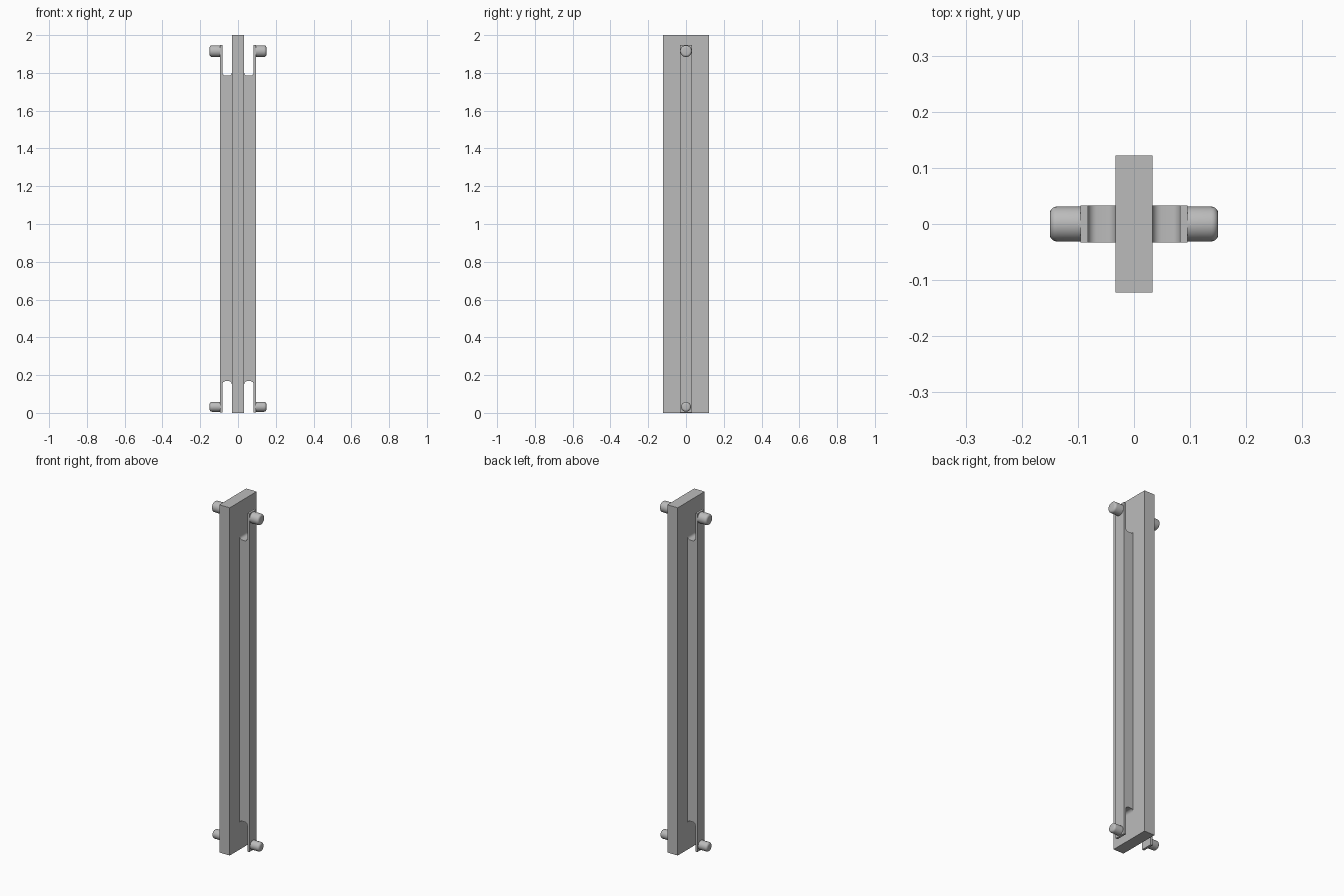
import bpy, bmesh, math
from mathutils import Matrix

cube = bpy.data.objects.get("Cube")
if cube:
    bpy.data.objects.remove(cube, do_unlink=True)

grey = bpy.data.materials.new("plain grey")
grey.use_nodes = True
colour = (0.5, 0.5, 0.5, 1)
grey.diffuse_color = colour
grey.node_tree.nodes["Principled BSDF"].inputs["Base Color"].default_value = colour

RAIL_IN, TONGUE_IN, RAIL_OUT = 0.033, 0.082, 0.095
HALF_DEPTH = 0.033


def add_object(name, bm):
    bmesh.ops.recalc_face_normals(bm, faces=bm.faces)
    mesh = bpy.data.meshes.new(name)
    bm.to_mesh(mesh)
    bm.free()
    mesh.materials.append(grey)
    obj = bpy.data.objects.new(name, mesh)
    bpy.context.collection.objects.link(obj)
    bpy.ops.object.select_all(action="DESELECT")
    obj.select_set(True)
    bpy.context.view_layer.objects.active = obj
    bpy.ops.object.shade_smooth_by_angle(angle=math.radians(35))
    return obj


def slot_end(z, direction, radius=0.016, steps=6):
    """Rounded slot floor, from the plank side to the tongue side."""
    points = []
    for centre, start in ((RAIL_IN + radius, math.pi), (TONGUE_IN - radius, 1.5 * math.pi)):
        for i in range(steps + 1):
            a = start + i * math.pi / 2 / steps
            points.append((centre + radius * math.cos(a),
                           z + direction * radius * (1 + math.sin(a))))
    return points


def add_rail(name, side):
    # Rail outline in x and z, with a thin tongue beyond each open slot
    top = slot_end(1.785, 1) + [(TONGUE_IN, 1.948), (RAIL_OUT, 1.948)]
    bottom = slot_end(0.168, -1) + [(TONGUE_IN, 0.002), (RAIL_OUT, 0.002)]
    bm = bmesh.new()
    outline = [bm.verts.new((side * x, -HALF_DEPTH, z)) for x, z in top + bottom[::-1]]
    face = bm.faces.new(outline)
    result = bmesh.ops.extrude_face_region(bm, geom=[face])
    moved = [v for v in result["geom"] if isinstance(v, bmesh.types.BMVert)]
    bmesh.ops.translate(bm, verts=moved, vec=(0, 2 * HALF_DEPTH, 0))
    add_object(name, bm)


def add_peg(name, side, z, radius):
    # Round peg with a softened outer rim
    length = 0.055
    bm = bmesh.new()
    place = Matrix.Translation((side * (RAIL_OUT + length / 2), 0, z)) @ Matrix.Rotation(math.pi / 2, 4, "Y")
    bmesh.ops.create_cone(bm, cap_ends=True, segments=32, radius1=radius,
                          radius2=radius, depth=length, matrix=place)
    rim = [e for e in bm.edges if all(abs(v.co.x) > RAIL_OUT + length / 2 for v in e.verts)]
    bmesh.ops.bevel(bm, geom=rim, offset=0.012, segments=5, profile=0.5, affect="EDGES")
    add_object(name, bm)


# Central plank
bm = bmesh.new()
bmesh.ops.create_cube(bm, size=1, matrix=Matrix.Translation((0, 0, 1)) @ Matrix.Diagonal((2 * RAIL_IN, 0.245, 2, 1)))
add_object("plank", bm)

# Rails and pegs on both sides
for label, side in (("left", 1), ("right", -1)):
    add_rail(label + "_rail", side)
    add_peg(label + "_top_peg", side, 1.915, 0.031)
    add_peg(label + "_bottom_peg", side, 0.032, 0.026)
